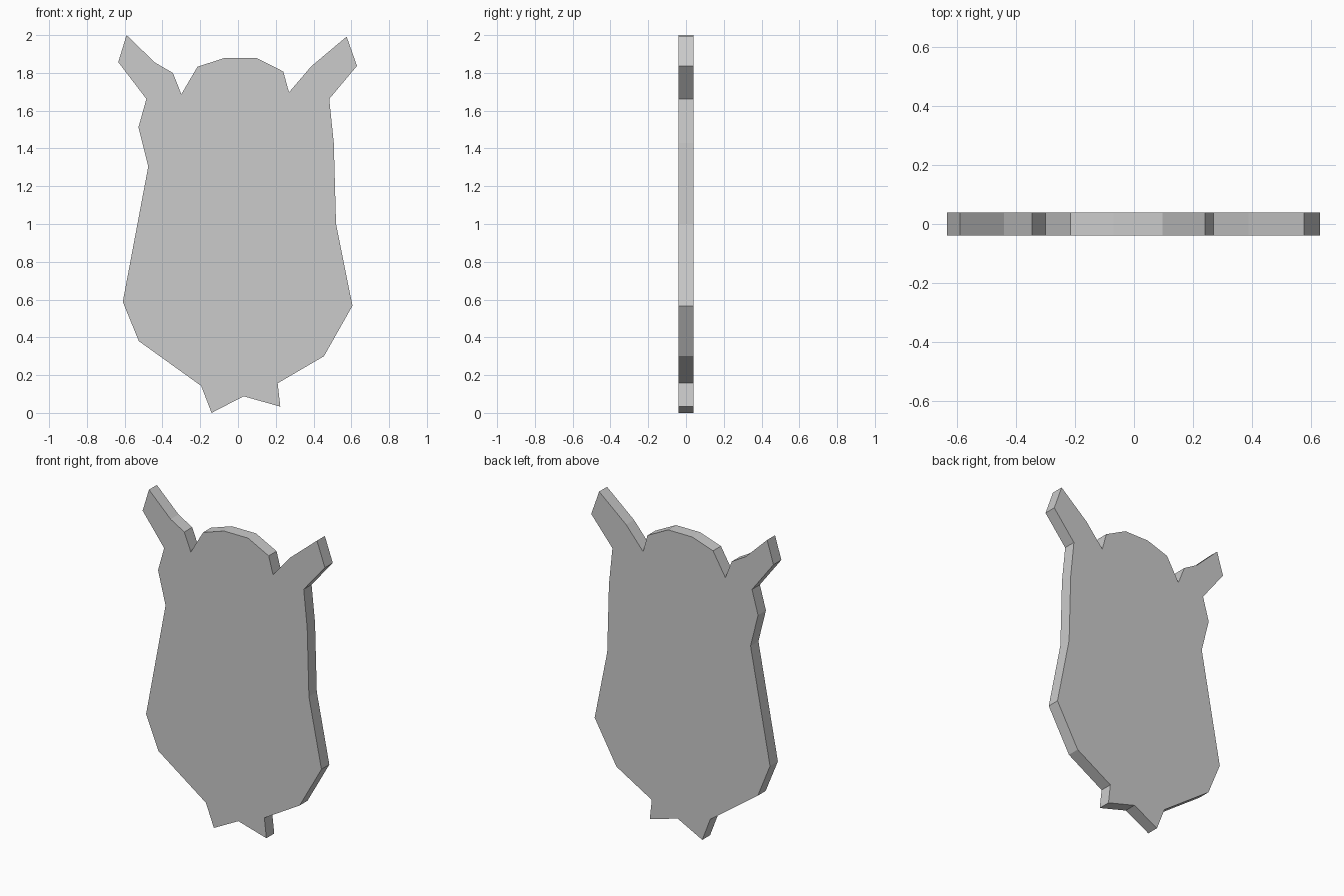
import bpy, bmesh

THICKNESS = 0.078

# Flat outline in (x, z), clockwise from the left ear tip
outline = [
    # left ear
    (-0.59, 2.0), (-0.44, 1.855), (-0.345, 1.80), (-0.30, 1.687),
    # crown of the head
    (-0.215, 1.832), (-0.07, 1.88), (0.097, 1.88), (0.24, 1.807),
    # right ear
    (0.27, 1.697), (0.388, 1.835), (0.575, 1.992), (0.63, 1.837), (0.483, 1.662),
    # right flank
    (0.507, 1.43), (0.519, 1.0), (0.606, 0.567), (0.455, 0.30),
    # forked foot
    (0.21, 0.157), (0.224, 0.033), (0.03, 0.088), (-0.14, 0.0), (-0.195, 0.143),
    # left flank
    (-0.525, 0.38), (-0.61, 0.588), (-0.475, 1.305), (-0.527, 1.512), (-0.485, 1.662),
    # outer corner of the left ear
    (-0.634, 1.857),
]

# Plate: one face extruded from front to back
bm = bmesh.new()
front = bm.faces.new([bm.verts.new((x, -THICKNESS / 2, z)) for x, z in outline])
back = bmesh.ops.extrude_face_region(bm, geom=[front], use_keep_orig=True)
bmesh.ops.translate(bm, vec=(0, THICKNESS, 0),
                    verts=[g for g in back["geom"] if isinstance(g, bmesh.types.BMVert)])
bmesh.ops.recalc_face_normals(bm, faces=bm.faces)

mesh = bpy.data.meshes.new("eared_plate")
bm.to_mesh(mesh)
bm.free()
bpy.context.collection.objects.link(bpy.data.objects.new("eared_plate", mesh))
